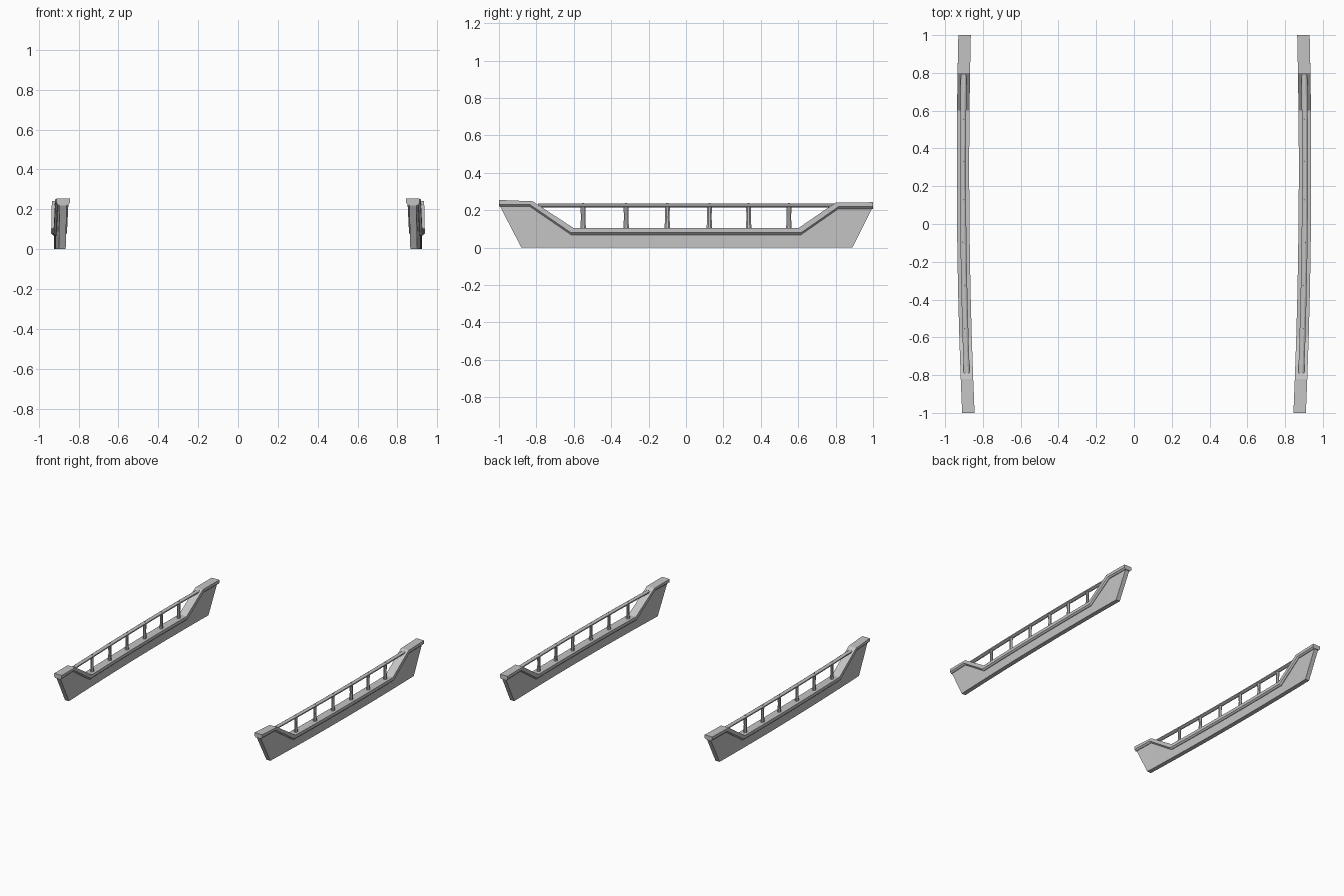
import bpy, bmesh, math

if "Cube" in bpy.data.objects:
    bpy.data.objects.remove(bpy.data.objects["Cube"])

mat = bpy.data.materials.new("plain_grey")
mat.diffuse_color = (0.55, 0.55, 0.55, 1)
mat.use_nodes = True
mat.node_tree.nodes["Principled BSDF"].inputs["Base Color"].default_value = mat.diffuse_color


def curve_x(y):
    """Gentle outward bow of the hull side along its length."""
    return 0.904 + 0.01 * y - 0.017 * y * y


def loft(name, rings, side):
    """Skin a list of (x offset, y, z) rings along the bowed side, with end caps."""
    bm = bmesh.new()
    rows = [[bm.verts.new((side * (curve_x(y) + dx), y, z)) for dx, y, z in r] for r in rings]
    n = len(rows[0])
    for a, b in zip(rows, rows[1:]):
        for i in range(n):
            j = (i + 1) % n
            bm.faces.new((a[i], a[j], b[j], b[i]))
    bm.faces.new(rows[0])
    bm.faces.new(rows[-1])
    bmesh.ops.recalc_face_normals(bm, faces=bm.faces)
    me = bpy.data.meshes.new(name)
    bm.to_mesh(me)
    bm.free()
    me.materials.append(mat)
    ob = bpy.data.objects.new(name, me)
    bpy.context.collection.objects.link(ob)
    return ob


# Stations: cap top (y, z), cap bottom (y, z), plank bottom y
mid = [-0.4, -0.2, 0, 0.2, 0.4]
stations = [((-1, 0.255), (-1, 0.220), -0.88),
            ((-0.82, 0.248), (-0.835, 0.220), -0.80),
            ((-0.60, 0.104), (-0.615, 0.069), -0.615)]
stations += [((y, 0.104), (y, 0.069), y) for y in mid]
stations += [((0.60, 0.104), (0.615, 0.069), 0.615),
             ((0.80, 0.241), (0.815, 0.208), 0.79),
             ((1, 0.243), (1, 0.208), 0.89)]

for side, label in ((-1, "left"), (1, "right")):
    # Side plank with raked ends
    t = 0.0175
    loft(label + "_side_plank",
         [[(-t, yb, 0), (t, yb, 0), (t, b[0], b[1] + 0.012), (-t, b[0], b[1] + 0.012)]
          for _, b, yb in stations], side)

    # Stepped cap moulding with chamfered lower edges
    w, c = 0.033, 0.011
    loft(label + "_cap_moulding",
         [[(-w + c, b[0], b[1]), (w - c, b[0], b[1]), (w, b[0], b[1] + c), (w, *a),
           (-w, *a), (-w, b[0], b[1] + c)] for a, b, _ in stations], side)

    # Handrail with an eight-sided section
    rail = []
    for y in [-0.79, -0.6] + mid + [0.6, 0.82]:
        rail.append([(0.017 * math.cos(k), y, 0.225 + 0.0115 * math.sin(k))
                     for k in (math.pi / 8 + i * math.pi / 4 for i in range(8))])
    loft(label + "_handrail", rail, side)

    # Tapered posts with small pegs showing above the rail
    for i, y in enumerate((-0.55, -0.32, -0.10, 0.125, 0.335, 0.55)):
        levels = ((0.09, 0.017), (0.16, 0.013), (0.222, 0.015), (0.23, 0.007), (0.239, 0.006))
        loft(f"{label}_post_{i + 1}",
             [[(0.8 * r * math.cos(k), y + r * math.sin(k), z)
               for k in (math.pi / 8 + j * math.pi / 4 for j in range(8))]
              for z, r in levels], side)
